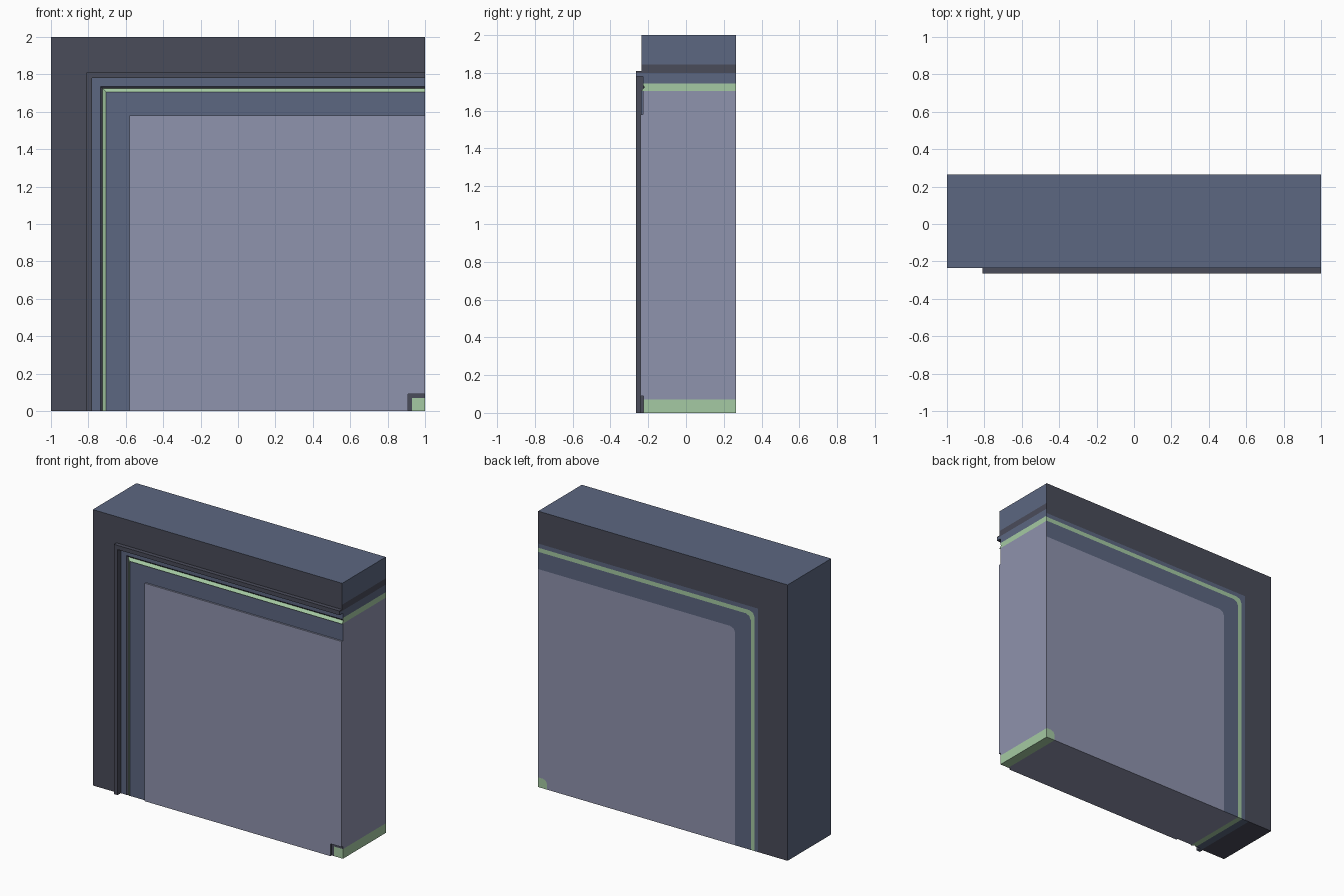
import bpy, bmesh

if "Cube" in bpy.data.objects:
    bpy.data.objects.remove(bpy.data.objects["Cube"])

BACK = 0.265


def linear(v):
    v /= 255
    return v / 12.92 if v <= 0.04045 else ((v + 0.055) / 1.055) ** 2.4


def make_mat(name, rgb):
    m = bpy.data.materials.new(name)
    m.diffuse_color = (*[linear(c) for c in rgb], 1)
    m.use_nodes = True
    m.node_tree.nodes["Principled BSDF"].inputs["Base Color"].default_value = m.diffuse_color
    return m


MATS = [make_mat("dark grey", (74, 76, 90)), make_mat("slate blue", (92, 103, 129)),
        make_mat("lavender grey", (143, 147, 173)), make_mat("pale green", (165, 202, 163))]
DARK, BLUE, LAV, GREEN = range(4)


# Band colours by distance r from the lower right corner
def pick(r, bands):
    return next(c for limit, c in bands if r > limit)


SIDE = [(1.845, BLUE), (1.80, DARK), (1.745, BLUE), (1.705, GREEN), (0.07, LAV), (-1, GREEN)]
BOTTOM = [(1.845, DARK)] + SIDE[1:]
REAR = [(1.765, DARK), (1.735, BLUE), (1.705, GREEN), (1.58, BLUE), (0.07, LAV), (-1, GREEN)]


def front_path(r, y):
    return [(1 - r, y, 0), (1 - r, y, r), (1, y, r)]


def back_path(r):
    # inner bands have small rounded corners on the back
    c = 0.04 if 1.5 < r < 1.75 else 0.03 if 0.01 < r < 0.1 else 0
    d = 0.3 * c
    return [(1 - r, BACK, 0), (1 - r, BACK, r - c), (1 - r + d, BACK, r - d),
            (1 - r + c, BACK, r), (1, BACK, r)]


def l_band(name, profile):
    """L-shaped band: profile = [(r, y, colour of the strip leading here)]."""
    bm = bmesh.new()

    def face(pts, mat):
        bm.faces.new([bm.verts.new(p) for p in pts]).material_index = mat

    for (ra, ya, _), (rb, yb, col) in zip(profile, profile[1:]):
        fa, fb = front_path(ra, ya), front_path(rb, yb)
        for k in range(2):
            face((fa[k], fb[k], fb[k + 1], fa[k + 1]), col)
        if ra == rb:
            continue
        mid = (ra + rb) / 2
        ba, bb = back_path(ra), back_path(rb)
        for k in range(4):
            face((ba[k], ba[k + 1], bb[k + 1], bb[k]), pick(mid, REAR))
        # cut ends on the right and underneath
        face((fa[2], fb[2], bb[4], ba[4]), pick(mid, SIDE))
        face((fa[0], ba[0], bb[0], fb[0]), pick(mid, BOTTOM))
    if profile[0][0] == 2:
        # outer walls
        f, b = front_path(2, profile[0][1]), back_path(2)
        face((f[0], f[1], b[1], b[0]), BLUE)
        face((f[1], f[2], b[4], b[3]), BLUE)
    bmesh.ops.remove_doubles(bm, verts=bm.verts, dist=1e-5)
    bmesh.ops.dissolve_degenerate(bm, edges=bm.edges, dist=1e-5)
    me = bpy.data.meshes.new(name)
    bm.to_mesh(me)
    bm.free()
    for m in MATS:
        me.materials.append(m)
    bpy.context.collection.objects.link(bpy.data.objects.new(name, me))


# Outer frame
l_band("outer_frame", [(2, -0.235, 0), (1.845, -0.235, DARK), (1.81, -0.235, DARK)])
# Raised lip standing out of the front
l_band("raised_lip", [(1.81, -0.235, 0), (1.81, -0.265, DARK), (1.80, -0.265, DARK),
                      (1.78, -0.265, DARK), (1.78, -0.228, DARK)])
# Sunken channel inside the lip
l_band("outer_channel", [(1.78, -0.228, 0), (1.765, -0.228, BLUE), (1.745, -0.228, BLUE),
                         (1.735, -0.228, BLUE)])
# Sloped green trim line
l_band("green_trim", [(1.735, -0.228, 0), (1.725, -0.22, DARK), (1.705, -0.237, GREEN),
                      (1.705, -0.228, BLUE)])
l_band("inner_channel", [(1.705, -0.228, 0), (1.58, -0.228, BLUE)])
# Main panel
l_band("main_panel", [(1.58, -0.228, 0), (1.58, -0.24, LAV), (0.09, -0.24, LAV),
                      (0.09, -0.226, DARK)])
# Small sunken corner block
l_band("corner_block", [(0.09, -0.226, 0), (0.07, -0.226, DARK), (0, -0.226, GREEN)])
